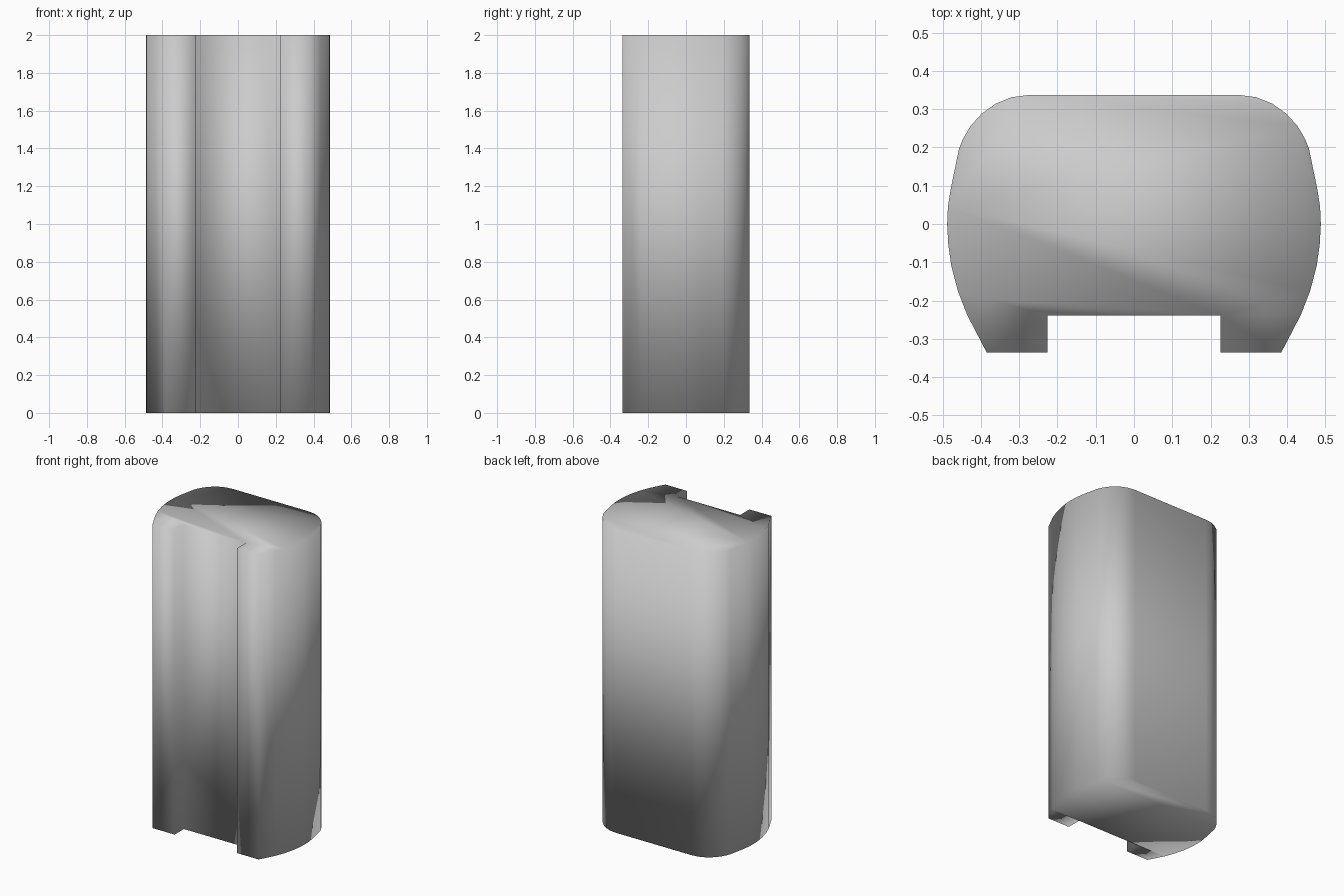
import bpy, bmesh

if "Cube" in bpy.data.objects:
    bpy.data.objects.remove(bpy.data.objects["Cube"])

# right half of the cross-section, from the back face round to the front slot
half = [(0.275, 0.337), (0.32, 0.331), (0.36, 0.315), (0.397, 0.289),
        (0.427, 0.256), (0.447, 0.222), (0.457, 0.197), (0.479, 0.09),
        (0.486, 0.045), (0.488, 0.0), (0.485, -0.055), (0.477, -0.11),
        (0.460, -0.175), (0.436, -0.237), (0.385, -0.335),
        (0.226, -0.335), (0.226, -0.239)]
profile = half + [(-x, y) for x, y in reversed(half)]

# slotted column: profile pulled straight up
bm = bmesh.new()
base = bm.faces.new([bm.verts.new((x, y, 0)) for x, y in profile])
top = bmesh.ops.extrude_face_region(bm, geom=[base], use_keep_orig=True)
bmesh.ops.translate(bm, vec=(0, 0, 2),
                    verts=[g for g in top["geom"] if isinstance(g, bmesh.types.BMVert)])
bmesh.ops.recalc_face_normals(bm, faces=bm.faces)

# soft shading runs over every edge, caps included
for f in bm.faces:
    f.smooth = True

mesh = bpy.data.meshes.new("slotted_column")
bm.to_mesh(mesh)
bm.free()
bpy.context.collection.objects.link(bpy.data.objects.new("slotted_column", mesh))
